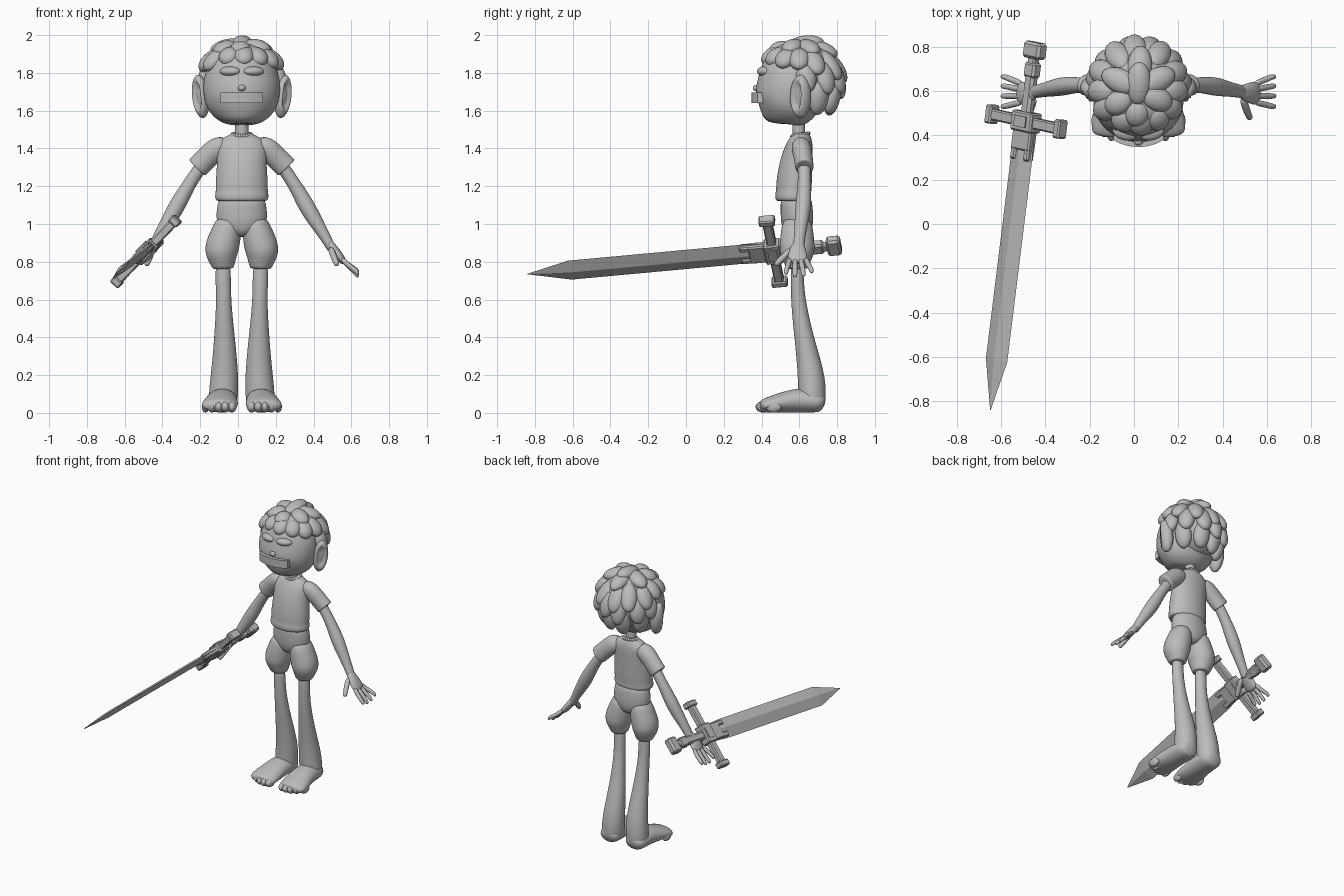
import bpy, bmesh, math, random
from mathutils import Vector, Matrix

random.seed(4)
if "Cube" in bpy.data.objects:
    bpy.data.objects.remove(bpy.data.objects["Cube"])

MID = .02  # x of the body's centre line
grey = bpy.data.materials.new("clay grey")
grey.use_nodes = True
grey.diffuse_color = (.5, .5, .5, 1)
grey.node_tree.nodes["Principled BSDF"].inputs["Base Color"].default_value = grey.diffuse_color


def finish(name, bm, smooth=True, subdivide=0):
    bmesh.ops.recalc_face_normals(bm, faces=bm.faces)
    for face in bm.faces:
        face.smooth = smooth
    mesh = bpy.data.meshes.new(name)
    bm.to_mesh(mesh)
    bm.free()
    mesh.materials.append(grey)
    obj = bpy.data.objects.new(name, mesh)
    bpy.context.collection.objects.link(obj)
    if subdivide:
        mod = obj.modifiers.new("Subdivision", "SUBSURF")
        mod.levels = mod.render_levels = subdivide
    return obj


def tube(name, rings, side=1, sides=16, ref=(1, 0, 0), origin=MID, smooth=True):
    """Loft through rings of (x, y, z, radius along ref, radius across)."""
    bm = bmesh.new()
    pts = [Vector((origin + side * r[0], r[1], r[2])) for r in rings]
    loops = []
    for i, (p, ring) in enumerate(zip(pts, rings)):
        tangent = (pts[min(i + 1, len(pts) - 1)] - pts[max(i - 1, 0)]).normalized()
        u = Vector(ref)
        u = (u - tangent * u.dot(tangent)).normalized()
        v = tangent.cross(u)
        angles = [math.tau * k / sides for k in range(sides)]
        loops.append([bm.verts.new(p + u * ring[3] * math.cos(a) + v * ring[4] * math.sin(a))
                      for a in angles])
    for a, b in zip(loops, loops[1:]):
        for k in range(sides):
            n = (k + 1) % sides
            bm.faces.new((a[k], a[n], b[n], b[k]))
    bm.faces.new(loops[0])
    bm.faces.new(loops[-1])
    return finish(name, bm, smooth, 2 if smooth else 0)


def upright(name, rows):
    """Loft of level rings on the centre line: (z, y, half width, half depth)."""
    return tube(name, [(0, y, z, rx, ry) for z, y, rx, ry in rows], sides=24)


def ball(name, centre, radii, rotation=None, dent=None):
    bm = bmesh.new()
    bmesh.ops.create_uvsphere(bm, u_segments=24, v_segments=16, radius=1)
    if dent:
        d = Vector(dent).normalized()
        for v in bm.verts:
            depth = v.co.dot(d) - .7
            if depth > 0:
                v.co -= d * min(depth * 3.5, .6)
    matrix = Matrix.Translation(centre) @ (rotation or Matrix()) @ Matrix.Diagonal((*radii, 1))
    bmesh.ops.transform(bm, matrix=matrix, verts=bm.verts)
    return finish(name, bm)


# Head, neck and clothes on the centre line
upright("head", [(1.53, .5, .07, .07), (1.55, .5, .12, .11), (1.6, .525, .18, .155),
                 (1.66, .54, .2, .182), (1.74, .56, .21, .183), (1.82, .575, .19, .178),
                 (1.9, .59, .15, .15), (1.95, .6, .08, .08)])
upright("neck", [(1.42, .6, .04, .036), (1.5, .597, .035, .032), (1.6, .595, .036, .034)])
upright("shirt", [(1.12, .567, .12, .08), (1.125, .567, .14, .094), (1.15, .567, .144, .097),
                  (1.17, .57, .138, .093), (1.22, .572, .14, .096), (1.33, .583, .13, .087),
                  (1.41, .6, .138, .073), (1.45, .61, .115, .06), (1.475, .61, .06, .045),
                  (1.485, .61, .045, .038)])
upright("shorts_waist", [(.93, .59, .05, .05), (.97, .59, .115, .08), (1.03, .588, .14, .088),
                         (1.1, .585, .13, .085), (1.15, .58, .12, .08)])
collar = bmesh.new()
for k in range(24):
    a = math.tau * k / 24
    bmesh.ops.create_icosphere(collar, subdivisions=2, radius=.011, matrix=Matrix.Translation(
        (MID + .05 * math.cos(a), .605 + .043 * math.sin(a), 1.472 + .008 * math.sin(a))))
finish("collar", collar)

# Face: nose and a thick mouth plate wrapped round the muzzle
ball("nose", (MID, .372, 1.72), (.02, .018, .017))
mouth = bmesh.new()
columns = []
for k in range(-4, 5):
    x = k * .028
    y = .529 - .182 * math.sqrt(1 - (x / .2) ** 2)
    columns.append([mouth.verts.new((MID + x, y + back, z))
                    for back, z in ((0, 1.64), (0, 1.697), (.03, 1.697), (.03, 1.64))])
for a, b in zip(columns, columns[1:]):
    for k in range(4):
        n = (k + 1) % 4
        mouth.faces.new((a[k], a[n], b[n], b[k]))
mouth.faces.new(columns[0])
mouth.faces.new(columns[-1])
finish("mouth", mouth, smooth=False)

# Limbs and paired parts
for side, label in ((1, "left"), (-1, "right")):
    def part(name, rings, **options):
        return tube(label + "_" + name, rings, side, **options)

    def at(x, y, z):
        return (MID + side * x, y, z)

    ball(label + "_eyelid", at(.062, .412, 1.808), (.056, .034, .026),
         Matrix.Rotation(side * .28, 4, "Z"))
    ball(label + "_ear", at(.218, .607, 1.675), (.045, .056, .115),
         Matrix.Rotation(side * .12, 4, "Y"), dent=(side * .7, -.7, .1))
    part("sleeve", [(.07, .605, 1.42, .05, .045), (.13, .612, 1.405, .066, .056),
                    (.19, .622, 1.345, .06, .05), (.23, .627, 1.305, .062, .05),
                    (.237, .628, 1.298, .061, .049), (.238, .628, 1.297, .04, .035)])
    part("arm", [(.14, .615, 1.4, .04, .04), (.22, .627, 1.3, .034, .034),
                 (.285, .627, 1.2, .036, .036), (.335, .622, 1.11, .045, .043),
                 (.375, .615, 1.04, .042, .04), (.425, .605, .96, .032, .032),
                 (.465, .597, .89, .026, .03), (.48, .593, .86, .024, .03)])
    part("palm", [(.455, .597, .91, .02, .026), (.485, .592, .87, .024, .042),
                  (.52, .59, .825, .023, .055), (.545, .59, .79, .017, .05)])
    for name, base, tip, drop in (("little", .632, .665, .74), ("ring", .606, .622, .722),
                                  ("middle", .578, .577, .718), ("index", .55, .53, .732)):
        part(name + "_finger", [(.525, base, .82, .016, .016), (.565, (base + tip) / 2, .78, .015, .015),
                                (.605, tip, drop + .02, .014, .014), (.618, tip, drop, .011, .011)], sides=8)
    part("thumb", [(.47, .57, .875, .02, .02), (.485, .52, .83, .018, .018),
                   (.5, .485, .795, .017, .017), (.505, .473, .78, .012, .012)], sides=8)
    part("shorts_leg", [(.065, .588, 1.04, .06, .075), (.08, .588, .96, .082, .088),
                        (.105, .588, .88, .093, .096), (.108, .588, .84, .088, .092),
                        (.1, .588, .79, .066, .068), (.099, .588, .765, .058, .058),
                        (.099, .588, .762, .04, .04)])
    part("leg", [(.1, .587, .82, .042, .035), (.098, .589, .68, .041, .035),
                 (.095, .597, .57, .041, .041), (.092, .621, .42, .054, .05),
                 (.09, .645, .3, .065, .062), (.092, .665, .18, .076, .074),
                 (.098, .668, .08, .08, .076), (.1, .668, .01, .07, .066)])
    part("foot", [(.1, .735, .045, .05, .04), (.1, .7, .06, .08, .06),
                  (.103, .6, .068, .081, .068), (.11, .51, .056, .092, .055),
                  (.118, .43, .042, .1, .041), (.12, .39, .032, .085, .03)])
    for k in range(5):
        ball(label + "_toe", at(.052 + k * .035, .41 + .006 * (k - 1) ** 2, .032),
             (.024 - k * .001, .042, .03))

# Hair: a cap covered by drooping clumps, short in front and long behind
ball("hair_cap", (MID, .635, 1.77), (.195, .18, .19))
clump_rows = ((85, 180, 180, 1), (60, 0, 300, 6), (32, -150, 180, 12),
              (2, 102, 258, 6), (-30, 122, 238, 4))
for height, start, end, count in clump_rows:
    for k in range(count):
        turn = math.radians(start + (end - start) * k / max(count - 1, 1) + random.uniform(-5, 5))
        rise = math.radians(height + 9 * math.cos(turn) * (height == 32) + random.uniform(-4, 4))
        out = Vector((math.sin(turn) * math.cos(rise), -math.cos(turn) * math.cos(rise), math.sin(rise)))
        down = Vector((math.sin(turn) * math.sin(rise), -math.cos(turn) * math.sin(rise), -math.cos(rise)))
        axis = (down + out * .25).normalized()
        across = axis.cross(out).normalized()
        frame = Matrix((across, axis.cross(across), axis)).transposed().to_4x4()
        length = .062 + .018 * (1 - math.cos(turn)) + random.uniform(-.006, .006)
        ball("hair_clump", Vector((MID, .605, 1.76)) + out * .198, (.055, .042, length), frame)

# Sword: its own frame is across the guard, along the blade, through the thickness
along = Vector((-.122, -.988, -.091)).normalized()
across = Vector((.68, -.15, .71))
across = (across - along * across.dot(along)).normalized()
sword = Matrix((across, along, across.cross(along))).transposed().to_4x4()
sword.translation = (-.487, .462, .855)


def block(name, w, d, size, n=0, bevel=.007):
    bm = bmesh.new()
    bmesh.ops.create_cube(bm, size=1, matrix=sword @ Matrix.Translation((w, d, n))
                          @ Matrix.Diagonal((*size, 1)))
    if bevel:
        bmesh.ops.bevel(bm, geom=bm.edges[:], offset=bevel, segments=1, affect="EDGES")
    return finish(name, bm, smooth=False)


blade = [(0, .03, .06, .018), (0, .16, .07, .02), (0, 1.09, .07, .018), (0, 1.316, .002, .002)]
tube("blade", [(*(sword @ Vector((w, d, 0))), a, b) for w, d, a, b in blade],
     sides=4, ref=across, origin=0, smooth=False)
for sign in (-1, 1):
    block("guard_arm", sign * .13, 0, (.19, .05, .045))
    block("guard_cap", sign * .225, 0, (.04, .085, .058))
    block("guard_panel", 0, 0, (.075, .05, .008), n=sign * .037, bevel=0)
    block("blade_collar_prong", sign * .043, .11, (.034, .13, .042))
block("guard_block", 0, 0, (.135, .09, .07))
block("blade_collar", 0, .08, (.12, .1, .046))
block("grip", 0, -.12, (.058, .2, .044), bevel=.012)
block("grip_end", 0, -.235, (.07, .07, .052), bevel=.01)
block("pommel_neck", 0, -.275, (.045, .04, .04))
block("pommel", 0, -.325, (.11, .075, .06), bevel=.012)
